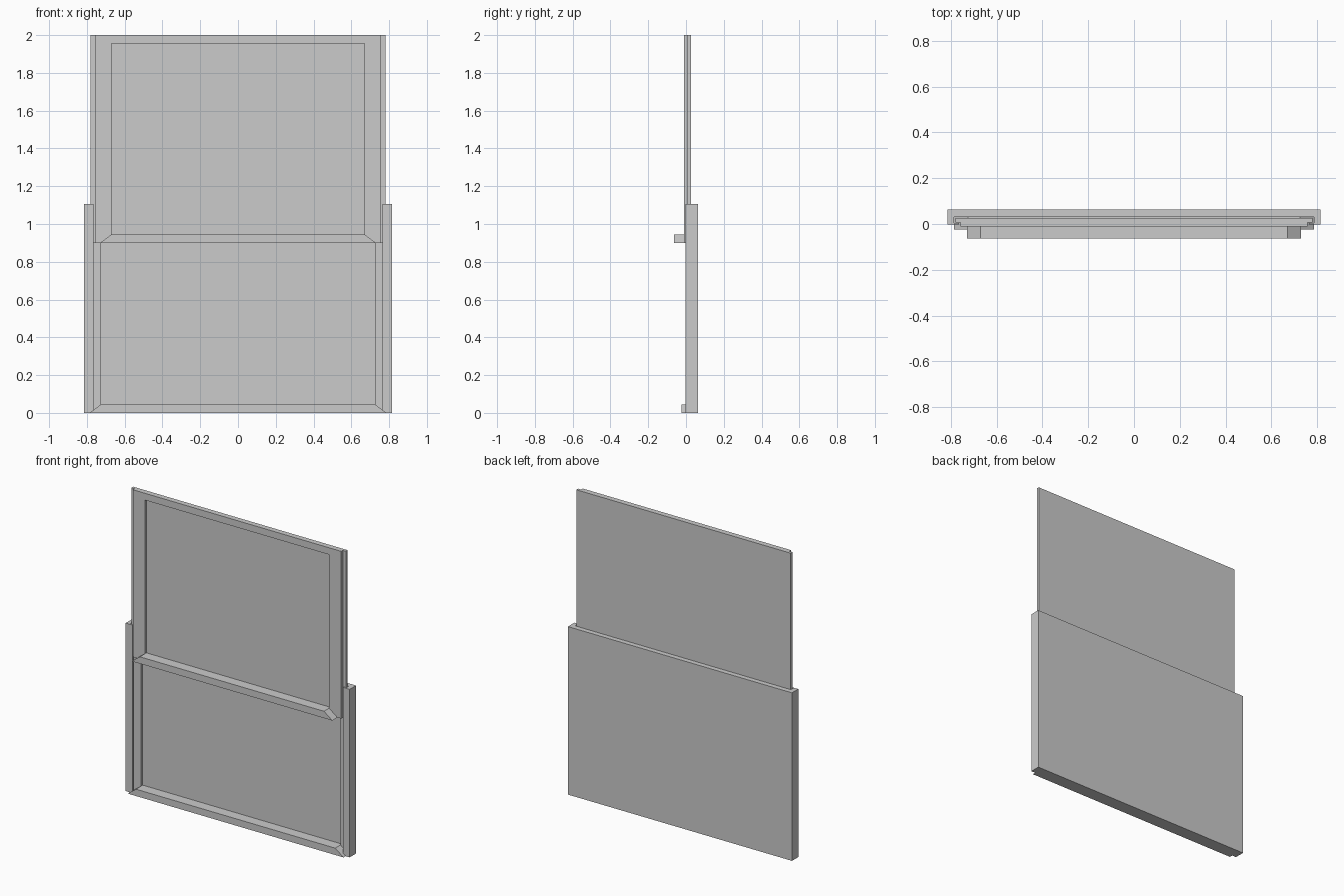
import bpy, bmesh
from mathutils import Vector

if "Cube" in bpy.data.objects:
    bpy.data.objects.remove(bpy.data.objects["Cube"])


def make_panel(name, half_profile, face_x, front_y, z0, z1, recess, ledge):
    """Extrude a mirrored plan profile upward, then frame its front face with a
    mitred border, sink the middle and pull the bottom border out as a ledge."""
    bm = bmesh.new()
    pts = half_profile + [(-x, y) for x, y in reversed(half_profile)]
    base = bm.faces.new([bm.verts.new((x, y, z0)) for x, y in pts])
    top = bmesh.ops.extrude_face_region(bm, geom=[base], use_keep_orig=True)["geom"]
    for v in top:
        if isinstance(v, bmesh.types.BMVert):
            v.co.z = z1
    bm.verts.ensure_lookup_table()

    def corner(x, z):
        return min(bm.verts, key=lambda v: (v.co - Vector((x, front_y, z))).length)

    outer = [corner(x, z) for x, z in
             ((-face_x, z0), (face_x, z0), (face_x, z1), (-face_x, z1))]
    front = next(f for f in bm.faces if set(f.verts) == set(outer))
    bmesh.ops.delete(bm, geom=[front], context='FACES_ONLY')

    # mitred border and centre
    ix = face_x - 0.06
    inner = [bm.verts.new((x, front_y, z)) for x, z in
             ((-ix, z0 + 0.045), (ix, z0 + 0.045), (ix, z1 - 0.045), (-ix, z1 - 0.045))]
    border = [bm.faces.new((outer[i], outer[(i + 1) % 4], inner[(i + 1) % 4], inner[i]))
              for i in range(4)]
    centre = bm.faces.new(inner)

    # sunk centre and projecting bottom ledge
    for face, dy in ((centre, recess), (border[0], -ledge)):
        new = bmesh.ops.extrude_discrete_faces(bm, faces=[face])["faces"][0]
        bmesh.ops.translate(bm, verts=new.verts, vec=(0, dy, 0))

    bmesh.ops.recalc_face_normals(bm, faces=bm.faces)
    mesh = bpy.data.meshes.new(name)
    bm.to_mesh(mesh)
    bm.free()
    obj = bpy.data.objects.new(name, mesh)
    bpy.context.collection.objects.link(obj)
    return obj


# lower panel with side channels that hold the sliding panel
make_panel("lower_channel_panel",
           [(0.785, 0.03), (0.785, 0.005), (0.765, 0.005),
            (0.765, -0.003), (0.815, -0.003), (0.815, 0.063)],
           0.785, 0.03, 0.0, 1.105, 0.015, 0.055)

# upper sliding panel with stepped side edges
make_panel("upper_sliding_panel",
           [(0.73, -0.01), (0.758, -0.01), (0.758, 0.007),
            (0.78, 0.007), (0.78, 0.026)],
           0.73, -0.01, 0.9, 2.0, 0.015, 0.053)
